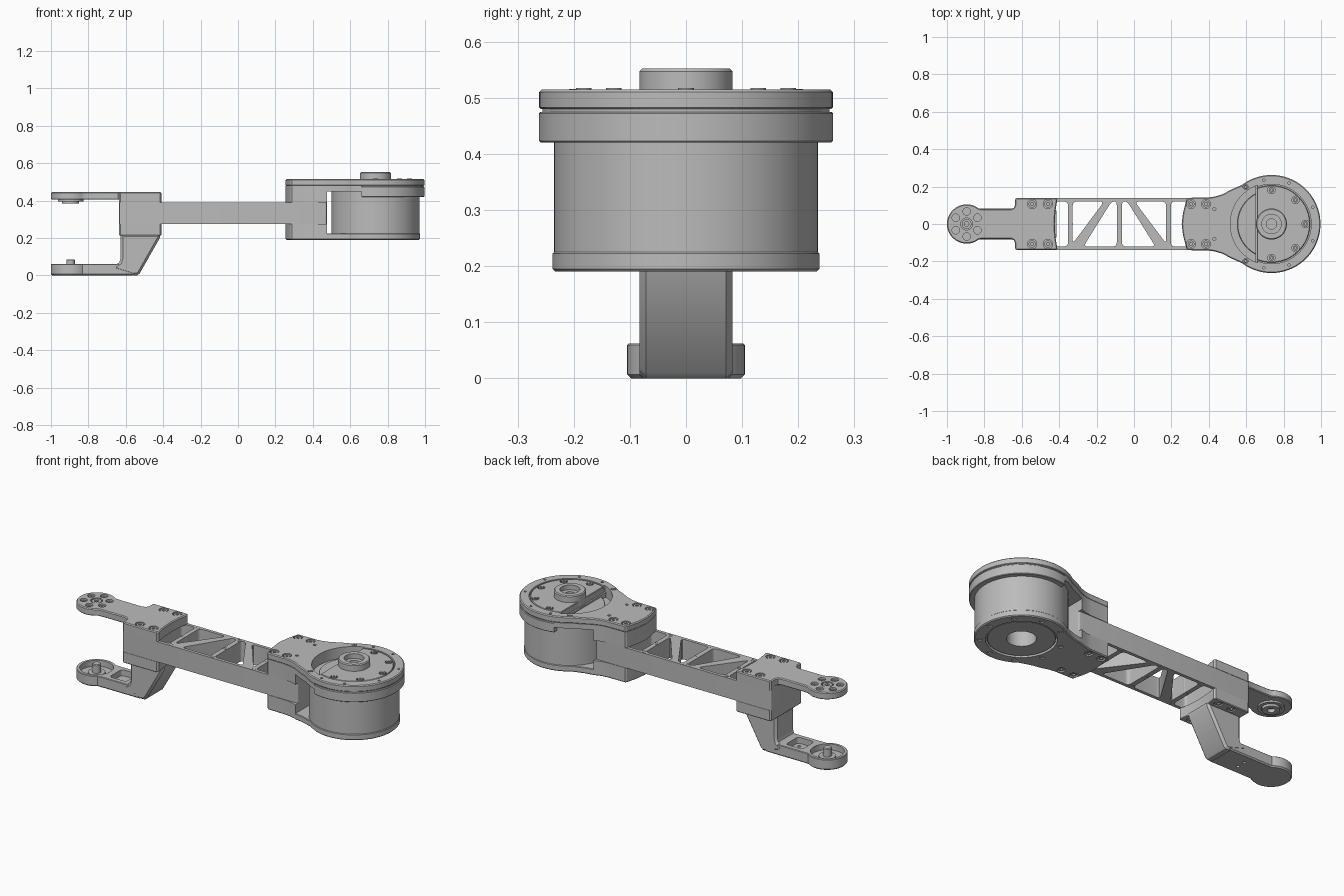
import bpy, bmesh
from math import sin, cos, radians, hypot
from mathutils import Vector

if "Cube" in bpy.data.objects:
    bpy.data.objects.remove(bpy.data.objects["Cube"])

metal = bpy.data.materials.new("machined_grey")
metal.use_nodes = True
metal.diffuse_color = (0.5, 0.5, 0.5, 1)
metal.node_tree.nodes["Principled BSDF"].inputs["Base Color"].default_value = (0.5, 0.5, 0.5, 1)
parts = []
MOTOR = 0.735
TIP = -0.895


# 2D outline helpers
def arc(cx, r, a0, a1, n=32, cy=0):
    angles = [radians(a0 + (a1 - a0) * i / n) for i in range(n + 1)]
    return [(cx + r * cos(a), cy + r * sin(a)) for a in angles]


def circle(cx, cy, r, n=24):
    return arc(cx, r, 0, 360, n, cy)[:-1]


def polar(r, angles, cx=MOTOR):
    return [(cx + r * cos(radians(a)), r * sin(radians(a))) for a in angles]


def mirrored(half):
    return half + [(x, -y) for x, y in reversed(half)]


def rounded(points, r, n=5):
    out = []
    for i, p in enumerate(points):
        p = Vector(p)
        a, b = Vector(points[i - 1]), Vector(points[(i + 1) % len(points)])
        s = p + (a - p).normalized() * min(r, (a - p).length * 0.45)
        e = p + (b - p).normalized() * min(r, (b - p).length * 0.45)
        for k in range(n + 1):
            t = k / n
            out.append(tuple(s * (1 - t) ** 2 + p * 2 * t * (1 - t) + e * t * t))
    return out


def clean(points):
    pts = [p for i, p in enumerate(points)
           if hypot(p[0] - points[i - 1][0], p[1] - points[i - 1][1]) > 1e-4]
    area = sum(pts[i - 1][0] * p[1] - p[0] * pts[i - 1][1] for i, p in enumerate(pts))
    return pts if area > 0 else pts[::-1]


def inset(pts, d):
    if not d:
        return pts
    out = []
    for i, p in enumerate(pts):
        p = Vector(p)
        u = (p - Vector(pts[i - 1])).normalized()
        v = (Vector(pts[(i + 1) % len(pts)]) - p).normalized()
        normal = Vector((-u.y - v.y, u.x + v.x)) / max(1 + u.dot(v), 0.4)
        out.append(tuple(p + normal * d))
    return out


# Extruded plate with through holes and chamfered rims
def prism(name, z0, z1, outline, holes=(), bot=0, top=0, sideways=False):
    bm = bmesh.new()
    caps = [[], []]
    levels = ([(z0, bot)] if bot else []) + [(z0 + bot, 0), (z1 - top, 0)] + ([(z1, top)] if top else [])
    loops = [(outline, levels)] + [(h, [(z0, 0), (z1, 0)]) for h in holes]
    for loop, levs in loops:
        loop = clean(loop)
        rings = [[bm.verts.new((x, y, z)) for x, y in inset(loop, d)] for z, d in levs]
        for a, b in zip(rings, rings[1:]):
            for i in range(len(loop)):
                bm.faces.new((a[i - 1], a[i], b[i], b[i - 1]))
        for cap, ring in zip(caps, (rings[0], rings[-1])):
            cap += [bm.edges.get((ring[i - 1], ring[i])) for i in range(len(ring))]
    for cap in caps:
        bmesh.ops.triangle_fill(bm, edges=cap, use_beauty=True, normal=(0, 0, 1))
    if sideways:
        for v in bm.verts:
            v.co = (v.co.x, v.co.z, v.co.y)
    bmesh.ops.recalc_face_normals(bm, faces=bm.faces)
    mesh = bpy.data.meshes.new(name)
    bm.to_mesh(mesh)
    bm.free()
    mesh.materials.append(metal)
    obj = bpy.data.objects.new(name, mesh)
    bpy.context.collection.objects.link(obj)
    parts.append(obj)
    return obj


def bolts(name, places, z0, z1, r):
    for x, y in places:
        prism(name, z0, z1, circle(x, y, r), [circle(x, y, r * 0.5, 6)])


def holes_at(places, r):
    return [circle(x, y, r, 20) for x, y in places]


# Truss beam
mid = -0.078
tri = rounded([(-0.328, 0.12), (-0.16, 0.12), (-0.328, -0.105)], 0.025)
wedge = rounded([(-0.27, -0.12), (-0.092, -0.12), (-0.092, 0.12), (-0.12, 0.12)], 0.022)
bays = [rounded([(a, -0.12), (b, -0.12), (b, 0.12), (a, 0.12)], 0.02)
        for a, b in ((-0.44, -0.353), (0.198, 0.3))]
flipped = [[(2 * mid - x, y) for x, y in h] for h in (tri, wedge)]
prism("truss_beam", 0.275, 0.39,
      rounded([(-0.635, -0.138), (0.475, -0.138), (0.475, 0.138), (-0.635, 0.138)], 0.01),
      [tri, wedge] + flipped + bays)
for x in (-0.34, mid, 0.185):
    for y in (-0.119, 0, 0.119):
        prism("beam_boss", 0.274, 0.391, circle(x, y, 0.014), [circle(x, y, 0.007, 12)])

# Wrist end: upper bracket with round tip plate
wrist_bolts = [(x, y) for x in (-0.545, -0.46) for y in (-0.107, 0.107)]
edge = [(-0.418, 0.14), (-0.41, 0.13), (-0.42, 0.07), (-0.424, 0)]
block = mirrored([(-0.635, 0), (-0.635, 0.132), (-0.627, 0.14)] + edge)
tip = arc(TIP, 0.105, 180, 52, 24)
arm = tip + [(-0.812, 0.08), (-0.79, 0.079), (-0.66, 0.079), (-0.642, 0.087),
             (-0.635, 0.105), (-0.635, 0.132), (-0.627, 0.14)] + edge
tip_holes = [circle(x, y, 0.02, 20) for x, y in polar(0.067, range(30, 390, 60), TIP)]
prism("upper_bracket_block", 0.39, 0.41, block)
prism("upper_arm_base", 0.405, 0.43, mirrored(arm), bot=0.004)
prism("upper_arm_top", 0.43, 0.445, mirrored(arm),
      tip_holes + [circle(TIP, 0, 0.032)] + holes_at(wrist_bolts, 0.025), top=0.005)
bolts("upper_bracket_bolt", wrist_bolts, 0.43, 0.442, 0.019)
bolts("tip_bolt", polar(0.067, range(30, 390, 60), TIP), 0.43, 0.438, 0.014)
prism("tip_center_screw", 0.43, 0.443, circle(TIP, 0, 0.026), [circle(TIP, 0, 0.013, 6)])
prism("tip_bearing_outer", 0.395, 0.406, circle(TIP, 0, 0.068, 40), [circle(TIP, 0, 0.05, 32)])
prism("tip_bearing_inner", 0.385, 0.406, circle(TIP, 0, 0.045, 32), [circle(TIP, 0, 0.02)])

# Wrist end: lower bracket, slanted column and bearing cup arm
prism("lower_bracket_block", 0.228, 0.275, block)
prism("lower_bracket_flange", 0.213, 0.228, block, holes_at(wrist_bolts, 0.023), bot=0.004)
bolts("lower_bracket_bolt", wrist_bolts, 0.216, 0.23, 0.018)
prism("slanted_column", -0.083, 0.083,
      [(-0.66, 0.03), (-0.56, 0.0), (-0.54, 0.0), (-0.526, 0.01), (-0.418, 0.2),
       (-0.415, 0.22), (-0.628, 0.22), (-0.628, 0.09), (-0.634, 0.07), (-0.65, 0.06), (-0.66, 0.06)],
      bot=0.012, top=0.012, sideways=True)
low_arm = mirrored(tip + [(-0.812, 0.083), (-0.79, 0.082), (-0.56, 0.082)])
prism("lower_arm_base", 0.0, 0.028, low_arm, [circle(-0.70, y, 0.009, 16) for y in (-0.025, 0.025)], bot=0.007)
pocket = rounded([(-0.775, -0.055), (-0.67, -0.055), (-0.67, 0.055), (-0.775, 0.055)], 0.02)
prism("lower_arm_rim", 0.028, 0.062, low_arm, [circle(TIP, 0, 0.088, 48), pocket], top=0.003)
prism("cup_collar", 0.028, 0.038, circle(TIP, 0, 0.045, 32))
prism("cup_pin", 0.028, 0.086, circle(TIP, 0, 0.023), top=0.004)


# Shoulder end: outline flaring from the clamp into the motor circle
clamp_edge = [(0.255, 0), (0.262, 0.06), (0.276, 0.115), (0.28, 0.132), (0.288, 0.14),
              (0.40, 0.142), (0.435, 0.147), (0.475, 0.16)]


def housing(r, last):
    return mirrored(clamp_edge + [(0.52, 0.181 * r / 0.262 + 0.003)] + arc(MOTOR, r, 127, last, 40))


CUT = 0.66
clamp_bolts = [(x, y) for x in (0.295 + 0.01, 0.385) for y in (-0.107, 0.107)]
rim_bolts = polar(0.241, (125, -125))
cover_bolts = polar(0.182, (-90, -45, 0, 45, 90))
small_holes = polar(0.238, (-100, -67, -22, 22, 67, 100))
crescent = arc(MOTOR, 0.22, 110.5, 249.5, 48)
right_half = lambda r, a: arc(MOTOR, r, -a, a, 64)

clamp = mirrored(clamp_edge)
prism("upper_clamp_block", 0.39, 0.455, clamp)
prism("lower_clamp_block", 0.22, 0.275, clamp)
prism("housing_underside", 0.45, 0.48, housing(0.262, 106.6), [arc(MOTOR, 0.22, 113, 247, 48)])
prism("motor_collar", 0.42, 0.475, right_half(0.262, 106.6), bot=0.003, top=0.003)
prism("collar_groove", 0.474, 0.481, right_half(0.256, 106.6))
prism("housing_plate", 0.48, 0.5, housing(0.262, 0), [crescent], bot=0.003)
prism("housing_rim", 0.5, 0.515, housing(0.262, 0),
      [crescent + arc(MOTOR, 0.212, -110, 110, 64)]
      + holes_at(clamp_bolts, 0.024) + holes_at(rim_bolts, 0.0135) + holes_at(small_holes, 0.007)
      + holes_at([(0.43, -0.08), (0.43, 0.08)], 0.008), top=0.005)
prism("motor_cover", 0.5, 0.514, right_half(0.206, 112), holes_at(cover_bolts, 0.02), top=0.003)
bolts("clamp_bolt", clamp_bolts, 0.5, 0.512, 0.018)
bolts("rim_bolt", rim_bolts, 0.5, 0.516, 0.011)
bolts("cover_bolt", cover_bolts, 0.5, 0.517, 0.014)

# Motor body, hub and bottom plate
prism("motor_body_lower", 0.222, 0.40, circle(MOTOR, 0, 0.235, 96), [circle(MOTOR, 0, 0.075, 48)])
prism("motor_body_upper", 0.40, 0.452, circle(MOTOR, 0, 0.235, 96))
prism("motor_inner_step", 0.45, 0.47, circle(MOTOR, 0, 0.183, 64), top=0.003)
prism("hub", 0.465, 0.552, circle(MOTOR, 0, 0.083, 64), [circle(MOTOR, 0, 0.052, 40)], top=0.005)
prism("hub_floor", 0.465, 0.525, circle(MOTOR, 0, 0.053, 40), [circle(MOTOR, 0, 0.028)])
base_bolts = polar(0.208, range(0, 360, 40))
prism("bottom_plate", 0.19, 0.225, housing(0.238, 0),
      [circle(MOTOR, 0, 0.18, 64)] + holes_at(base_bolts, 0.014) + holes_at(clamp_bolts, 0.022),
      bot=0.005, top=0.003)
prism("bottom_disc", 0.194, 0.224, circle(MOTOR, 0, 0.173, 64), [circle(MOTOR, 0, 0.075, 48)], bot=0.003)
bolts("base_bolt", base_bolts, 0.193, 0.224, 0.011)
bolts("lower_clamp_bolt", clamp_bolts, 0.194, 0.224, 0.017)

# Smooth the round walls and keep edges sharp
bpy.ops.object.select_all(action='DESELECT')
for obj in parts:
    obj.select_set(True)
bpy.context.view_layer.objects.active = parts[0]
bpy.ops.object.shade_smooth_by_angle(angle=radians(30))
